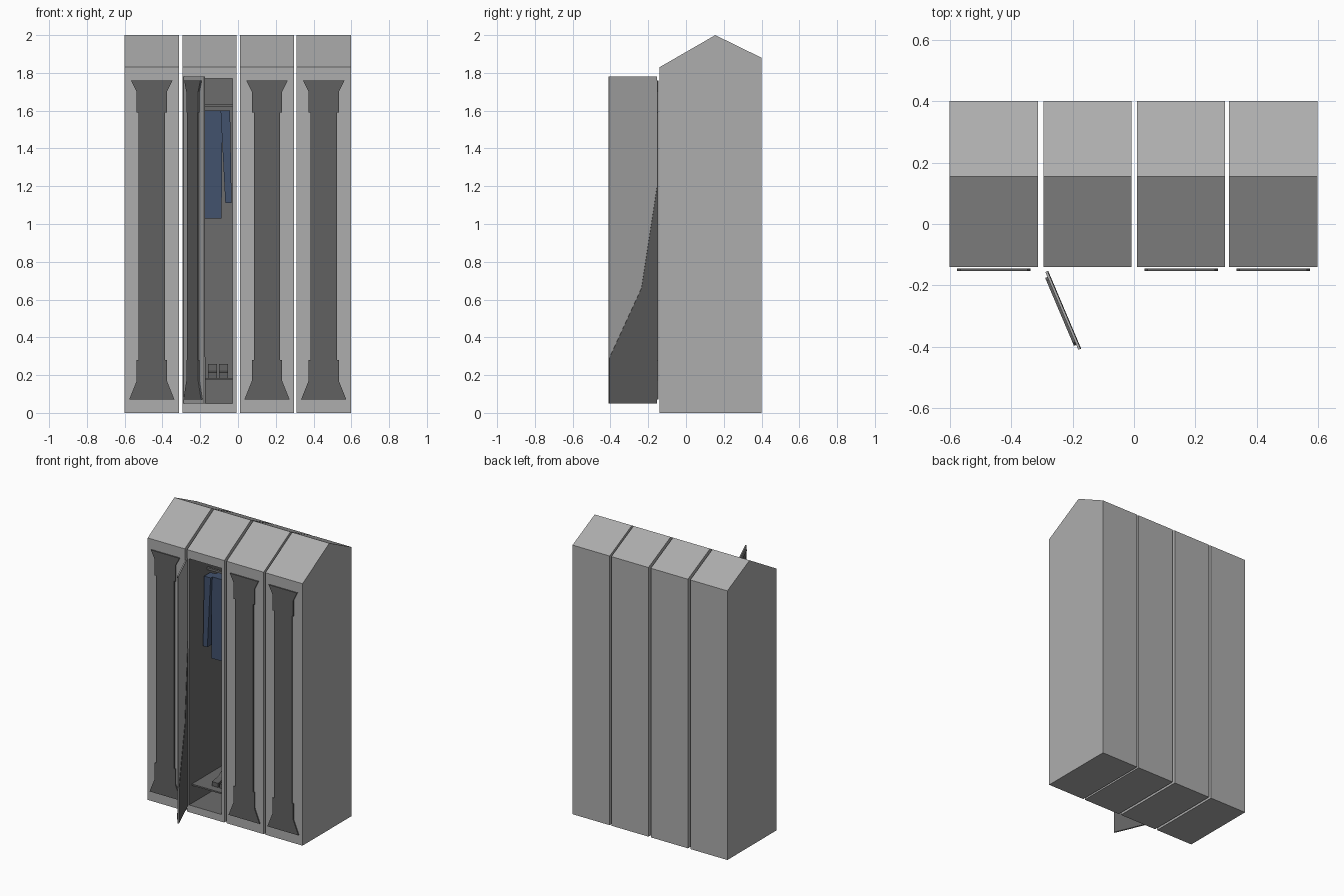
import bpy
import bmesh
import math
from mathutils import Matrix, Vector

old = bpy.data.objects.get("Cube")
if old:
    bpy.data.objects.remove(old, do_unlink=True)


def material(name, rgb):
    m = bpy.data.materials.new(name)
    m.use_nodes = True
    m.diffuse_color = (*rgb, 1)
    bsdf = next(n for n in m.node_tree.nodes if n.type == 'BSDF_PRINCIPLED')
    bsdf.inputs["Base Color"].default_value = (*rgb, 1)
    bsdf.inputs["Roughness"].default_value = 0.8
    return m


GREY = material("locker grey", (0.42, 0.42, 0.42))
DARK = material("dark panel grey", (0.12, 0.12, 0.12))
INSIDE = material("interior grey", (0.15, 0.15, 0.15))
BLUE = material("jacket blue", (0.055, 0.085, 0.155))


def prism(name, points, axis, lo, hi, mat):
    """Extrude a 2D outline along x (points are y, z) or y (points are x, z)."""
    bm = bmesh.new()

    def place(p, d):
        return (d, p[0], p[1]) if axis == 'x' else (p[0], d, p[1])

    a = [bm.verts.new(place(p, lo)) for p in points]
    b = [bm.verts.new(place(p, hi)) for p in points]
    bm.faces.new(a)
    bm.faces.new(b[::-1])
    for i in range(len(points)):
        j = (i + 1) % len(points)
        bm.faces.new((a[j], a[i], b[i], b[j]))
    bmesh.ops.recalc_face_normals(bm, faces=bm.faces)
    me = bpy.data.meshes.new(name)
    bm.to_mesh(me)
    bm.free()
    ob = bpy.data.objects.new(name, me)
    bpy.context.collection.objects.link(ob)
    me.materials.append(mat)
    return ob


def box(name, x, y, z, mat):
    outline = [(x[0], z[0]), (x[1], z[0]), (x[1], z[1]), (x[0], z[1])]
    return prism(name, outline, 'y', y[0], y[1], mat)


WIDTH, FRONT, BACK = 0.287, -0.14, 0.40
STARTS = (-0.6, -0.295, 0.01, 0.31)
BODY = [(FRONT, 0), (BACK, 0), (BACK, 1.88), (0.155, 2.0), (FRONT, 1.83)]

# Half outline of the column-shaped door panel, bottom to top
HALF = [(0.12, 0.07), (0.08, 0.17), (0.08, 0.28), (0.07, 0.28),
        (0.07, 1.59), (0.08, 1.59), (0.08, 1.70), (0.11, 1.76)]


def column_panel(name, cx, lo, hi):
    pts = [(cx + w, z) for w, z in HALF] + [(cx - w, z) for w, z in reversed(HALF)]
    return prism(name, pts, 'y', lo, hi, DARK)


# Four locker bodies with door panels; the second is open
for i, x0 in enumerate(STARTS):
    body = prism(f"locker_body_{i + 1}", BODY, 'x', x0, x0 + WIDTH, GREY)
    if i != 1:
        column_panel(f"door_panel_{i + 1}", x0 + WIDTH / 2, FRONT - 0.013, FRONT - 0.005)
        continue
    # Hollow out the open locker
    x1 = x0 + WIDTH
    cutter = box("opening_cutter", (x0 + 0.015, x1 - 0.02), (-0.3, 0.385), (0.05, 1.77), INSIDE)
    cutter.hide_render = True
    mod = body.modifiers.new("opening", 'BOOLEAN')
    mod.operation = 'DIFFERENCE'
    mod.solver = 'EXACT'
    mod.object = cutter
    bpy.context.view_layer.update()
    hollow = bpy.data.meshes.new_from_object(
        body.evaluated_get(bpy.context.evaluated_depsgraph_get()))
    body.modifiers.clear()
    body.data = hollow
    bpy.data.objects.remove(cutter, do_unlink=True)
    hollow.materials.clear()
    hollow.materials.append(GREY)
    hollow.materials.append(INSIDE)
    for f in hollow.polygons:
        c = f.center
        inner = x0 + 0.005 < c.x < x1 - 0.005 and FRONT + 0.01 < c.y < 0.39 and 0.02 < c.z < 1.8
        f.material_index = int(inner)

# Open door, built closed at the hinge and swung outwards
HINGE = Vector((-0.285, -0.155, 0))
swing = Matrix.Translation(HINGE) @ Matrix.Rotation(math.radians(-67), 4, 'Z')
DOOR = 0.275
door = box("open_door", (0, DOOR), (-0.004, 0.004), (0.05, 1.78), GREY)
panel = column_panel("open_door_panel", DOOR / 2, -0.012, -0.004)
lining = prism("open_door_lining", [(0, 0.05), (DOOR, 0.05), (DOOR, 0.29), (0.09, 0.66), (0, 1.2)],
               'y', 0.004, 0.006, DARK)
for ob in (door, panel, lining):
    ob.matrix_world = swing

# Shelf and a pair of shoes
box("shelf", (-0.28, -0.03), (-0.11, 0.38), (0.175, 0.185), INSIDE)
SHOE = [(-0.06, 0.186), (0.12, 0.186), (0.12, 0.26), (0.06, 0.26), (0.01, 0.225), (-0.06, 0.215)]
for side, x in (("right", -0.16), ("left", -0.10)):
    prism(f"{side}_shoe", SHOE, 'x', x, x + 0.048, DARK)

# Hanging jacket: body and two tapering sleeves
MID = -0.152
prism("jacket_body", [(MID - 0.065, 1.03), (MID + 0.065, 1.03), (MID + 0.07, 1.6), (MID - 0.07, 1.6)],
      'y', 0.02, 0.11, BLUE)
for side, s in (("left", 1), ("right", -1)):
    prism(f"jacket_{side}_sleeve",
          [(MID + s * a, z) for a, z in ((0.085, 1.11), (0.118, 1.11), (0.11, 1.6), (0.06, 1.6))],
          'y', 0.0, 0.07, BLUE)
# Hanger rail
box("hanger_rail", (-0.28, -0.03), (0.055, 0.07), (1.62, 1.635), INSIDE)
